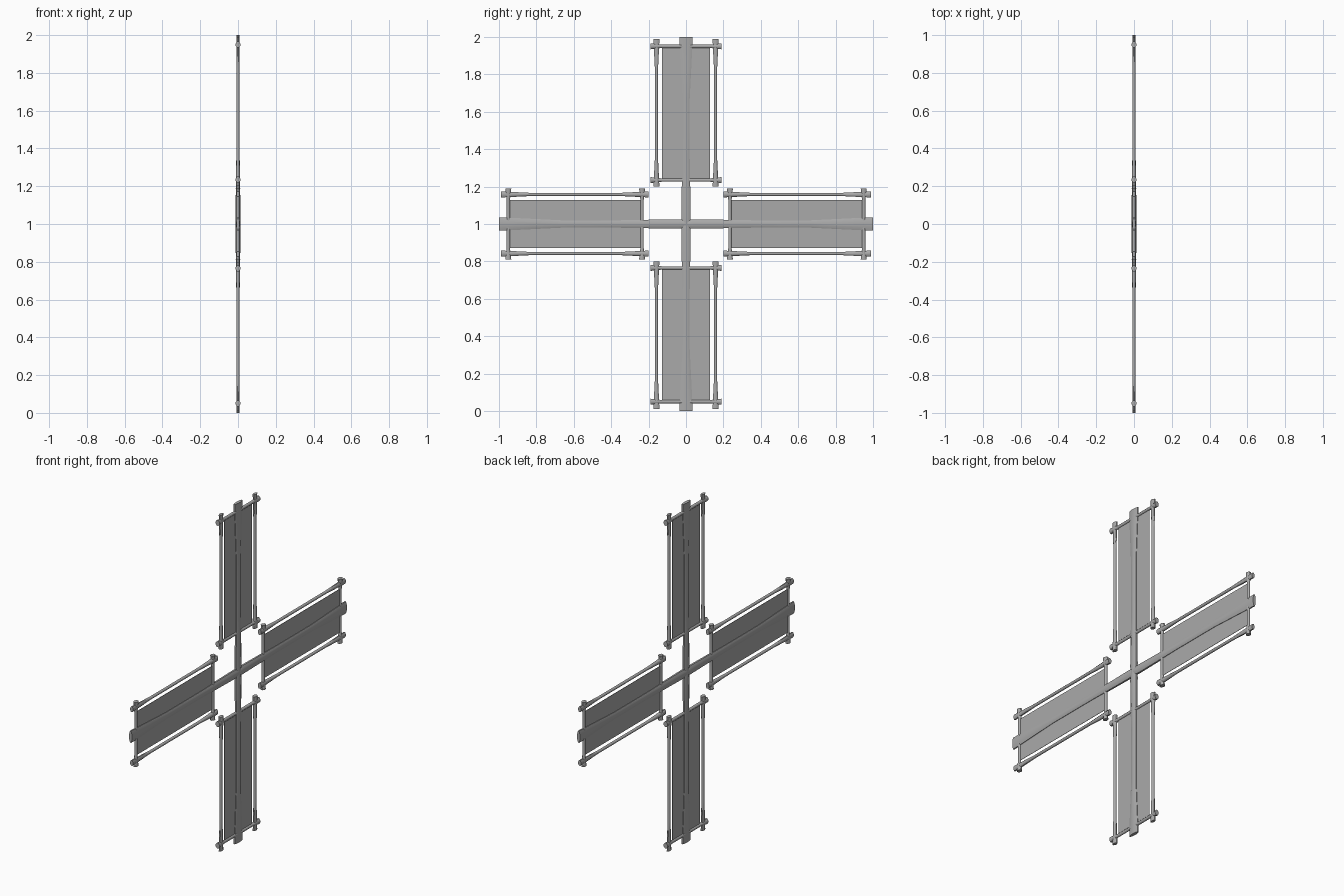
import bpy, bmesh, math
from mathutils import Matrix, Vector

cube = bpy.data.objects.get("Cube")
if cube:
    bpy.data.objects.remove(cube)


def material(name, value):
    m = bpy.data.materials.new(name)
    m.use_nodes = True
    m.diffuse_color = (value, value, value, 1)
    m.node_tree.nodes["Principled BSDF"].inputs["Base Color"].default_value = (value, value, value, 1)
    return m


wood = material("grey wood", 0.40)
cloth = material("grey cloth", 0.40)
SIDES = 8


def finish(name, bm, mat, matrix, smooth=True):
    bm.transform(matrix)
    bmesh.ops.recalc_face_normals(bm, faces=bm.faces)
    mesh = bpy.data.meshes.new(name)
    bm.to_mesh(mesh)
    bm.free()
    mesh.materials.append(mat)
    ob = bpy.data.objects.new(name, mesh)
    bpy.context.collection.objects.link(ob)
    if smooth:
        bpy.ops.object.select_all(action="DESELECT")
        ob.select_set(True)
        bpy.context.view_layer.objects.active = ob
        bpy.ops.object.shade_smooth_by_angle(angle=math.radians(50))


def pole(name, rings, matrix):
    """Tapered pole along z; each ring is (z, half width in y, half depth in x)."""
    bm = bmesh.new()
    loops = []
    for z, w, d in rings:
        loop = []
        for i in range(SIDES):
            a = math.tau * (i + 0.5) / SIDES
            k = 1 / math.cos(math.pi / SIDES)
            loop.append(bm.verts.new((d * k * math.cos(a), w * k * math.sin(a), z)))
        loops.append(loop)
    for low, high in zip(loops, loops[1:]):
        for i in range(SIDES):
            j = (i + 1) % SIDES
            bm.faces.new((low[i], low[j], high[j], high[i]))
    bm.faces.new(loops[0])
    bm.faces.new(loops[-1])
    finish(name, bm, wood, matrix)


def panel(name, matrix):
    """Thin cloth sheet stretched inside the frame."""
    bm = bmesh.new()
    bmesh.ops.create_cube(bm, size=1)
    bm.transform(Matrix.Translation((0, 0, 0.595)) @ Matrix.Diagonal((0.002, 0.256, 0.71, 1)))
    finish(name, bm, cloth, matrix, smooth=False)


# Ring profiles
spar_rings = [(0, 0.02, 0.013), (0.04, 0.025, 0.013), (0.25, 0.022, 0.011),
              (0.35, 0.02, 0.009), (0.67, 0.02, 0.009), (0.95, 0.034, 0.009), (1.0, 0.035, 0.009)]
rail_rings = [(0.2, 0.016, 0.011), (0.24, 0.014, 0.011), (0.36, 0.008, 0.008),
              (0.82, 0.008, 0.008), (0.94, 0.014, 0.009), (0.99, 0.016, 0.009)]
half_bar = [(0.19, 0.016, 0.012), (0.165, 0.013, 0.011), (0.13, 0.009, 0.008)]
bar_rings = [(-z, w, d) for z, w, d in half_bar] + [(z, w, d) for z, w, d in reversed(half_bar)]

# Four identical sails around the hub
centre = Matrix.Translation((0, 0, 1))
for n, label in enumerate(("top", "front", "bottom", "back")):
    turn = centre @ Matrix.Rotation(n * math.pi / 2, 4, "X")
    pole(label + "_spar", spar_rings, turn)
    for side, y in (("first", -0.158), ("second", 0.158)):
        pole(f"{label}_{side}_rail", rail_rings, turn @ Matrix.Translation((0, y, 0)))
    for place, z in (("inner", 0.235), ("outer", 0.95)):
        across = Matrix.Translation((0, 0, z)) @ Matrix.Rotation(math.pi / 2, 4, "X")
        pole(f"{label}_{place}_crossbar", bar_rings, turn @ across)
    panel(label + "_cloth", turn)
